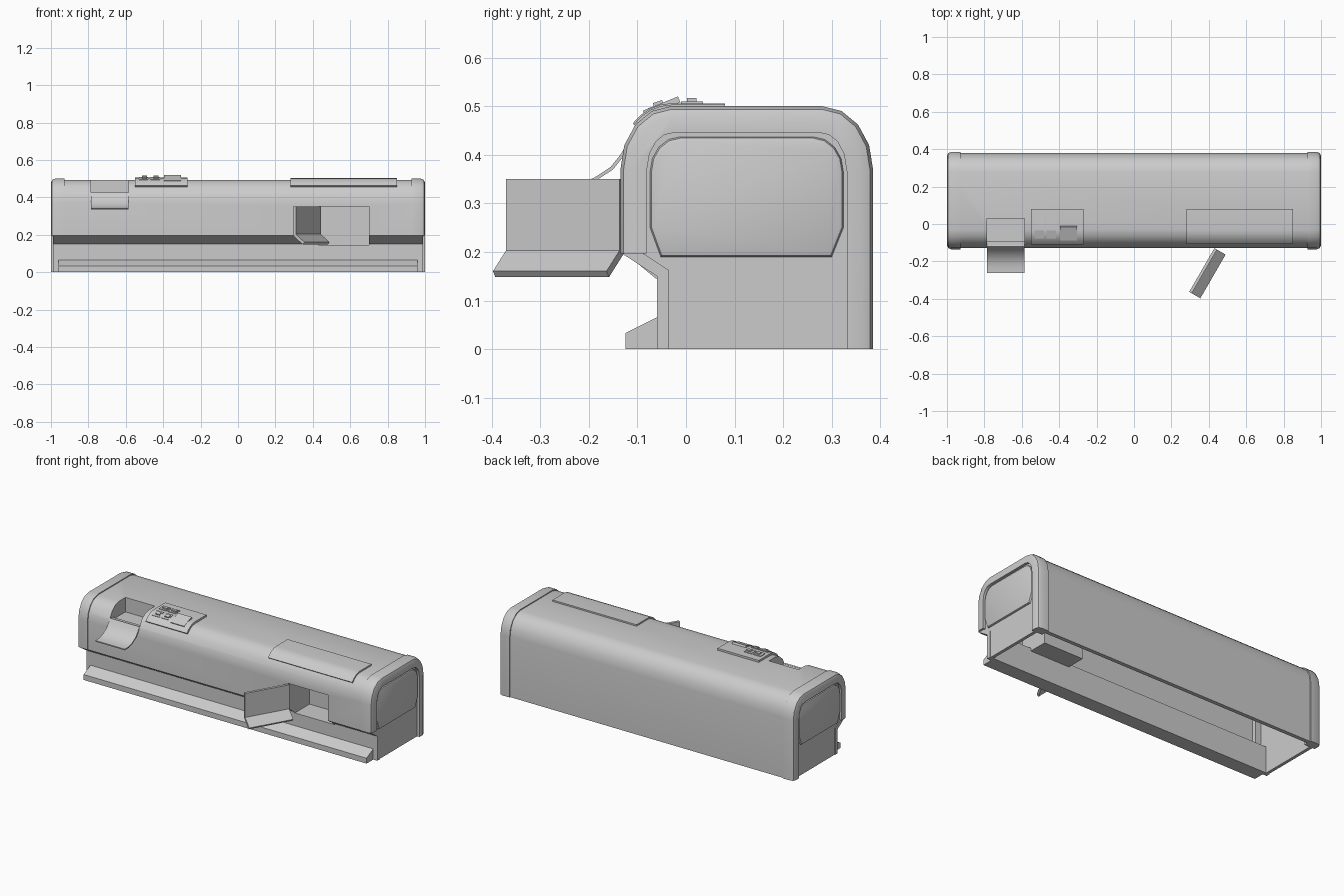
import bpy, bmesh
from math import sin, cos, radians
from mathutils import Vector, Matrix

cube = bpy.data.objects.get("Cube")
if cube:
    bpy.data.objects.remove(cube, do_unlink=True)

grey = bpy.data.materials.new("plain_grey")
grey.use_nodes = True
tone = (0.6, 0.6, 0.6, 1)
grey.diffuse_color = tone
grey.node_tree.nodes["Principled BSDF"].inputs["Base Color"].default_value = tone

parts = []


def arc(cy, cz, ry, rz, a0, a1, n=4):
    steps = [radians(a0 + (a1 - a0) * i / n) for i in range(n + 1)]
    return [(cy + ry * cos(a), cz + rz * sin(a)) for a in steps]


def hood(inset):
    """Rounded top of the case, from the back round to the front."""
    r, h = 0.105 - inset, 0.13 - inset
    return arc(0.28, 0.37, r, h, 0, 90) + arc(-0.03, 0.37, r, h, 90, 180)


def strip(path, t):
    """Closed outline of a sheet of thickness t along an open path."""
    pts = [Vector(p) for p in path]
    dirs = [(b - a).normalized() for a, b in zip(pts, pts[1:])]
    norms = [Vector((-d.y, d.x)) for d in dirs]
    inner = []
    for i, p in enumerate(pts):
        a, b = norms[max(i - 1, 0)], norms[min(i, len(norms) - 1)]
        inner.append(p + (a + b) / (1 + a.dot(b)) * t)
    return [tuple(p) for p in pts + inner[::-1]]


def prism(name, profile, x0, x1, skip=(), bevel=0, count=0, mirror=False):
    """Extrude a (y, z) profile along x; skip leaves out side faces."""
    bm = bmesh.new()
    a = [bm.verts.new((x0, y, z)) for y, z in profile]
    b = [bm.verts.new((x1, y, z)) for y, z in profile]
    n = len(profile)
    bm.faces.new(a)
    bm.faces.new(b[::-1])
    for i in range(n):
        j = (i + 1) % n
        if i not in skip:
            bm.faces.new((a[i], b[i], b[j], a[j]))
    bmesh.ops.recalc_face_normals(bm, faces=bm.faces)
    if bevel:
        # round the outer end edges only
        edge = set(b[:count or n])
        rim = [e for e in bm.edges if all(v in edge for v in e.verts)]
        bmesh.ops.bevel(bm, geom=rim, offset=bevel, segments=2,
                        profile=0.5, affect='EDGES')
    mesh = bpy.data.meshes.new(name)
    bm.to_mesh(mesh)
    bm.free()
    mesh.materials.append(grey)
    ob = bpy.data.objects.new(name, mesh)
    bpy.context.collection.objects.link(ob)
    if mirror:
        ob.modifiers.new("mirror", 'MIRROR')
    parts.append(ob)
    return ob


def rect(y0, y1, z0, z1):
    return [(y0, z0), (y1, z0), (y1, z1), (y0, z1)]


def cut(ob, name, profile, x0, x1):
    """Cut an opening and throw the cutter away."""
    cutter = prism(name, profile, x0, x1)
    parts.remove(cutter)
    mod = ob.modifiers.new("cut", 'BOOLEAN')
    mod.object = cutter
    mod.solver = 'EXACT'
    graph = bpy.context.evaluated_depsgraph_get()
    mesh = bpy.data.meshes.new_from_object(ob.evaluated_get(graph))
    ob.modifiers.clear()
    ob.data = mesh
    bpy.data.objects.remove(cutter, do_unlink=True)


# Hollow case, open underneath, with a stepped front
FRONT = -0.129
foot = [(FRONT, 0.195), (-0.06, 0.15), (-0.06, 0)]
shell = prism("case_shell", strip([(0.379, 0)] + hood(0.006) + foot, 0.024), -0.988, 0.988)
FLAP = (-0.785, -0.585)
DOOR = (0.43, 0.7)
cut(shell, "flap_cutter", rect(-0.3, 0.03, 0.42, 0.6), *FLAP)
cut(shell, "door_cutter", rect(-0.3, 0.0, 0.145, 0.352), *DOOR)

# End caps: rounded frame, wall and raised panel
rim = [(0.385, 0)] + hood(0) + [(-0.135, 0.197)]
prism("end_frame", strip(rim, 0.054), 0.928, 1.0, bevel=0.022, count=len(rim), mirror=True)
wall = [(0.35, 0)] + hood(0.03) + [(-0.1, 0.195), (-0.04, 0.15), (-0.04, 0)]
prism("end_wall", wall, 0.965, 0.984, mirror=True)
panel = (arc(0.262, 0.365, 0.062, 0.072, 0, 90) + arc(-0.012, 0.365, 0.062, 0.072, 90, 180)
         + [(-0.074, 0.25), (-0.052, 0.19), (0.3, 0.19), (0.324, 0.25)])
prism("end_panel", panel, 0.975, 0.997, bevel=0.01, mirror=True)

# Front ledge along the base
prism("front_ledge", [(-0.125, 0), (-0.125, 0.033), (-0.059, 0.066), (-0.059, 0)], -0.96, 0.96)

# Pockets behind the two openings
prism("flap_pocket", [(-0.112, 0.405), (0.03, 0.405), (0.03, 0.488), (-0.02, 0.488),
                      (-0.075, 0.463), (-0.112, 0.42)], *FLAP, skip=(2, 3, 4, 5))
prism("door_pocket", [(-0.062, 0.145), (0.08, 0.145), (0.08, 0.352), (-0.11, 0.352),
                      (-0.11, 0.185)], *DOOR, skip=(3, 4))

# Folded-down flap
flap = [(-0.12, 0.425), (-0.135, 0.4), (-0.155, 0.375), (-0.19, 0.352), (-0.225, 0.342), (-0.262, 0.341)]
prism("open_flap", strip(flap, 0.007), *FLAP)

# Front door swung open about its side hinge
leaf = [(FRONT, 0.35), (FRONT, 0.195), (-0.07, 0.148)]
door = prism("open_door", strip(leaf, 0.016), *DOOR)
hinge = Vector((DOOR[0], FRONT, 0))
door.data.transform(Matrix.Translation(hinge) @ Matrix.Rotation(radians(-120), 4, 'Z')
                    @ Matrix.Translation(-hinge))

# Thin curved plates on the top front corner
def top_plate(name, x0, x1, t):
    path = [(0.08, 0.494)] + arc(-0.03, 0.37, 0.099, 0.124, 90, 136)
    prism(name, strip(path, -t), x0, x1)


top_plate("top_cover", 0.28, 0.85, 0.009)
top_plate("control_pad", -0.55, -0.27, 0.012)


# Push buttons, tilted to follow the pad
def button(name, x, y, z, width, depth, tilt, height):
    ob = prism(name, rect(-depth / 2, depth / 2, -0.006, height), -width / 2, width / 2)
    ob.data.transform(Matrix.Translation((x, y, z)) @ Matrix.Rotation(radians(tilt), 4, 'X'))


for x in (-0.505, -0.443):
    for y, z, tilt in ((0.012, 0.505, 0), (-0.055, 0.498, 18)):
        button("button_base", x, y, z, 0.05, 0.045, tilt, 0.005)
        button("button_key", x + 0.005, y, z, 0.028, 0.02, tilt, 0.012)
button("large_button", -0.35, -0.05, 0.499, 0.092, 0.078, 22, 0.007)

bpy.ops.object.select_all(action='DESELECT')
for ob in parts:
    ob.select_set(True)
bpy.context.view_layer.objects.active = shell
bpy.ops.object.shade_smooth_by_angle(angle=radians(32))
